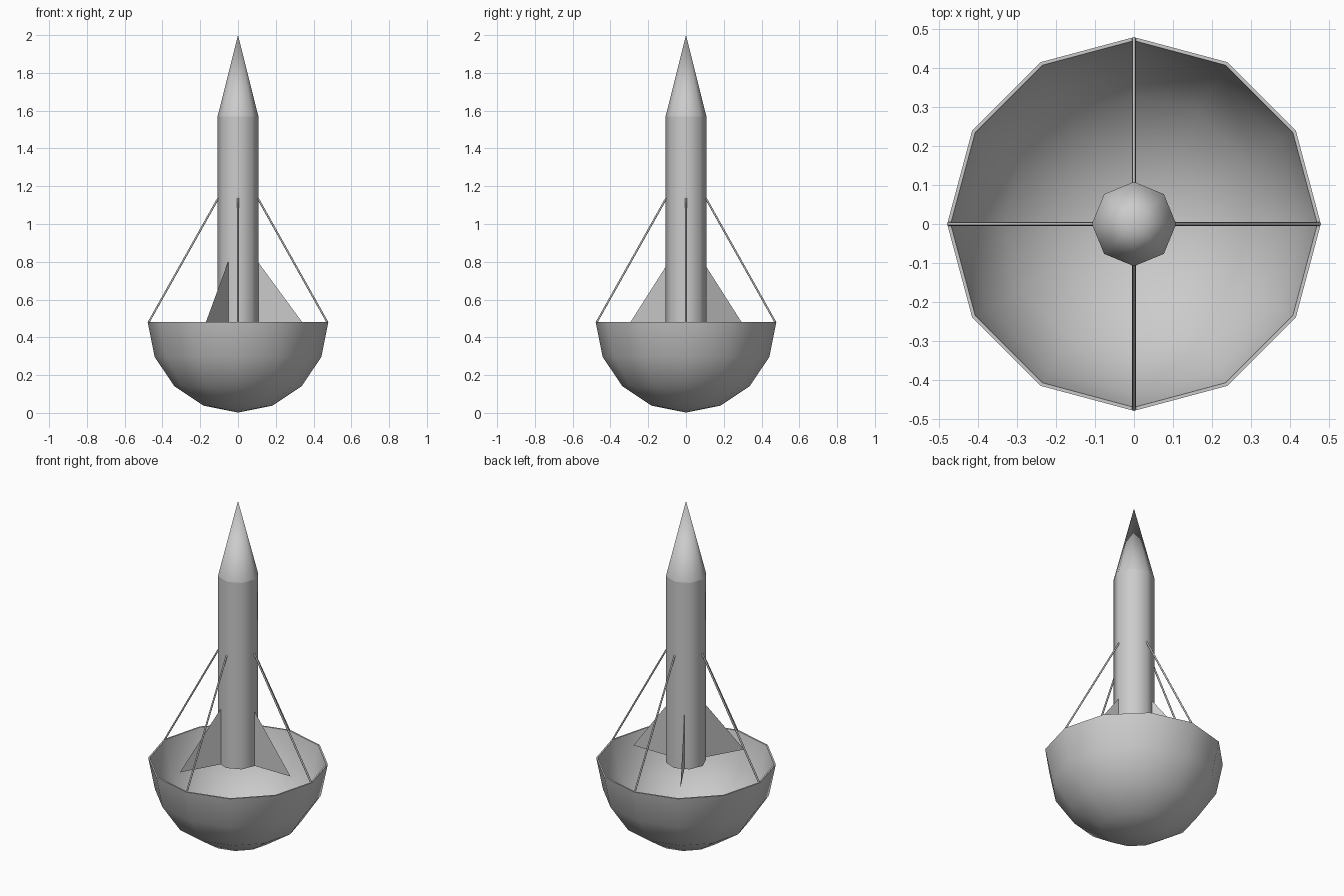
import bpy, bmesh
from math import sin, cos, pi, radians
from mathutils import Vector, Matrix

cube = bpy.data.objects.get("Cube")
if cube:
    bpy.data.objects.remove(cube, do_unlink=True)

grey = bpy.data.materials.new("plain_grey")
grey.use_nodes = True
grey.diffuse_color = (0.6, 0.6, 0.6, 1)
grey.node_tree.nodes["Principled BSDF"].inputs["Base Color"].default_value = (0.6, 0.6, 0.6, 1)


def finish(name, bm, smooth=True):
    """Turn a bmesh into a named, coloured object."""
    mesh = bpy.data.meshes.new(name)
    bm.to_mesh(mesh)
    bm.free()
    mesh.materials.append(grey)
    obj = bpy.data.objects.new(name, mesh)
    bpy.context.collection.objects.link(obj)
    if smooth:
        bpy.ops.object.select_all(action="DESELECT")
        obj.select_set(True)
        bpy.context.view_layer.objects.active = obj
        bpy.ops.object.shade_smooth_by_angle(angle=radians(60))
    return obj


def lathe(name, profile, sides):
    """Revolve (radius, height) points about the z axis."""
    bm = bmesh.new()
    verts = [bm.verts.new((r, 0, z)) for r, z in profile]
    edges = [bm.edges.new(pair) for pair in zip(verts, verts[1:])]
    bmesh.ops.spin(bm, geom=verts + edges, cent=(0, 0, 0), axis=(0, 0, 1),
                   angle=2 * pi, steps=sides, use_merge=True)
    bmesh.ops.remove_doubles(bm, verts=bm.verts, dist=0.0005)
    bmesh.ops.recalc_face_normals(bm, faces=bm.faces)
    return finish(name, bm)


RIM_Z, BOWL_R, WALL = 0.48, 0.478, 0.009
BODY_R, SHOULDER_Z = 0.108, 1.57


def arc(radius):
    """Quarter circle from the bottom pole up to the rim."""
    return [(radius * sin(i * pi / 8), RIM_Z - radius * cos(i * pi / 8)) for i in range(5)]


# Hollow hemispherical bowl with a thin wall
lathe("bowl", arc(BOWL_R) + arc(BOWL_R - WALL)[::-1], 12)

# Rocket body and nose cone
lathe("rocket_body", [(0, RIM_Z), (BODY_R, RIM_Z), (BODY_R, SHOULDER_Z)], 8)
nose = lathe("nose_cone", [(BODY_R, SHOULDER_Z), (0, 2.0)], 8)

# Three thin sheet fins
for i, side in enumerate(("left", "back_right", "front_right")):
    bm = bmesh.new()
    corners = [(0.09, RIM_Z), (0.34, RIM_Z), (0.105, 0.8), (0.09, 0.8)]
    bm.faces.new([bm.verts.new((r, 0, z)) for r, z in corners])
    bm.transform(Matrix.Rotation(i * 2 * pi / 3, 4, "Z"))
    finish("fin_" + side, bm, smooth=False)

# Four stay rods from the rim up to the body
foot, head = Vector((BOWL_R - 0.005, 0, RIM_Z)), Vector((0.1, 0, 1.145))
span = head - foot
for i, side in enumerate(("left", "back", "right", "front")):
    bm = bmesh.new()
    bmesh.ops.create_cone(bm, cap_ends=True, segments=8, radius1=0.005,
                          radius2=0.005, depth=span.length)
    bm.transform(Matrix.Rotation(i * pi / 2, 4, "Z")
                 @ Matrix.Translation((foot + head) / 2)
                 @ span.to_track_quat("Z", "Y").to_matrix().to_4x4())
    finish("stay_rod_" + side, bm)
